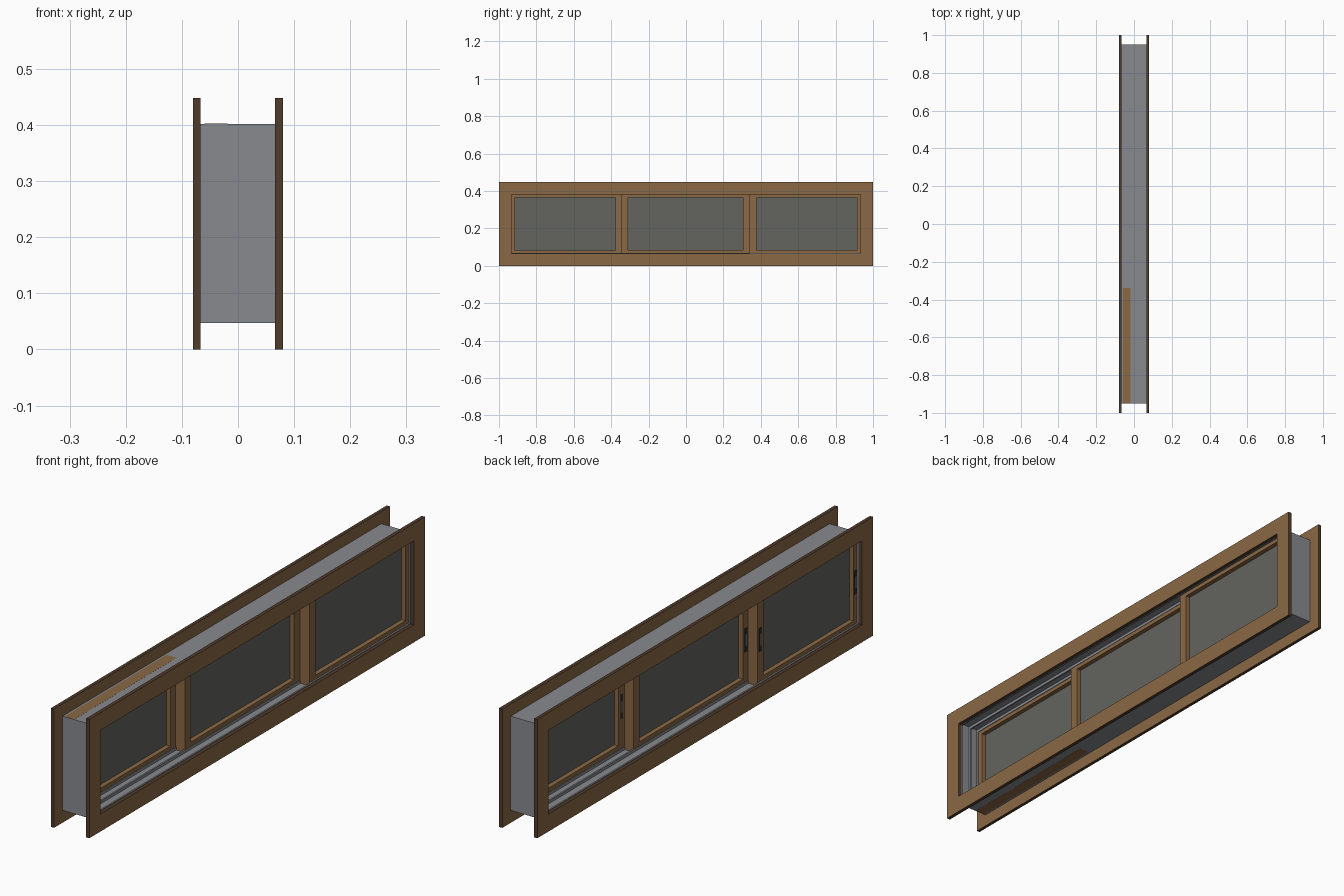
import bpy, bmesh

if "Cube" in bpy.data.objects:
    bpy.data.objects.remove(bpy.data.objects["Cube"])

def mat(name, c):
    m = bpy.data.materials.new(name)
    m.diffuse_color = (*c, 1)
    m.use_nodes = True
    m.node_tree.nodes["Principled BSDF"].inputs["Base Color"].default_value = m.diffuse_color
    return m

WOOD = mat("brown wood", (0.255, 0.138, 0.058))
EDGE = mat("dark brown edge", (0.08, 0.045, 0.025))
METAL = mat("grey aluminium", (0.25, 0.255, 0.275))
GLASS = mat("dark glass", (0.125, 0.13, 0.115))
DARK = mat("dark handle", (0.03, 0.03, 0.032))

def finish(bm, name, m):
    bmesh.ops.recalc_face_normals(bm, faces=bm.faces)
    me = bpy.data.meshes.new(name)
    bm.to_mesh(me)
    bm.free()
    me.materials.append(m)
    ob = bpy.data.objects.new(name, me)
    bpy.context.collection.objects.link(ob)
    return ob

def box(name, m, x, y, z):
    bm = bmesh.new()
    bmesh.ops.create_cube(bm, size=1)
    for v in bm.verts:
        for i, (a, b) in enumerate((x, y, z)):
            v.co[i] = (a + b) / 2 + v.co[i] * (b - a)
    return finish(bm, name, m)

def ring(name, m, x, y, z, wy, wz):
    """Rectangular frame in the YZ plane with border widths wy, wz."""
    bm = bmesh.new()
    def loop(px, dy, dz):
        return [bm.verts.new((px, a, b)) for a, b in (
            (y[0] + dy, z[0] + dz), (y[1] - dy, z[0] + dz),
            (y[1] - dy, z[1] - dz), (y[0] + dy, z[1] - dz))]
    ls = [loop(x[0], 0, 0), loop(x[1], 0, 0), loop(x[1], wy, wz), loop(x[0], wy, wz)]
    for k in range(4):
        a, b = ls[k], ls[(k + 1) % 4]
        for i in range(4):
            j = (i + 1) % 4
            bm.faces.new((a[i], a[j], b[j], b[i]))
    return finish(bm, name, m)

# Wooden casings on both wall faces, with dark edges
for name, x in (("casing_back", (-0.080, -0.067)), ("casing_front", (0.066, 0.080))):
    ob = ring(name, WOOD, x, (-1, 1), (0, 0.448), 0.067, 0.066)
    ob.data.materials.append(EDGE)
    for p in ob.data.polygons:
        p.material_index = int(abs(p.normal.x) < 0.5)

# Aluminium jamb frame with guide ribs between the sliding tracks
Y, Z = (-0.95, 0.95), (0.047, 0.402)
ring("jamb_frame", METAL, (-0.067, 0.066), Y, Z, 0.010, 0.010)
for i, x in enumerate((-0.0635, -0.019, 0.019, 0.0625)):
    ring(f"track_rib_{i}", METAL, (x - 0.003, x + 0.003),
         (-0.949, 0.949), (0.048, 0.401), 0.017, 0.020)

# Three sashes, each on its own track
STILE = 0.036
sashes = (("left", -0.039, -0.9495, -0.340, 0.0003),
          ("middle", 0.0, -0.345, 0.341, -0.0005),
          ("right", 0.039, 0.340, 0.9495, -0.0005))
for name, cx, y0, y1, e in sashes:
    z = (Z[0] - e, Z[1] + e)
    ring(f"sash_{name}", WOOD, (cx - 0.0205, cx + 0.0205), (y0, y1), z, STILE, 0.036)
    box(f"glass_{name}", GLASS, (cx - 0.003, cx + 0.003),
        (y0 + 0.03, y1 - 0.03), (0.079, 0.37))

# Recessed pull handles: dark plate with a metal grip
def handle(name, cx, y):
    x = cx - 0.0205
    for part, m, w, h, d in (("plate", DARK, 0.007, 0.045, 0.0015),
                             ("grip", METAL, 0.003, 0.022, 0.0025)):
        box(f"handle_{part}_{name}", m, (x - d, x + 0.001),
            (y - w, y + w), (0.225 - h, 0.225 + h))

handle("left_outer", -0.039, -0.924)
handle("left_inner", -0.039, -0.358)
handle("middle", 0.0, -0.327)
handle("right_inner", 0.039, 0.358)
